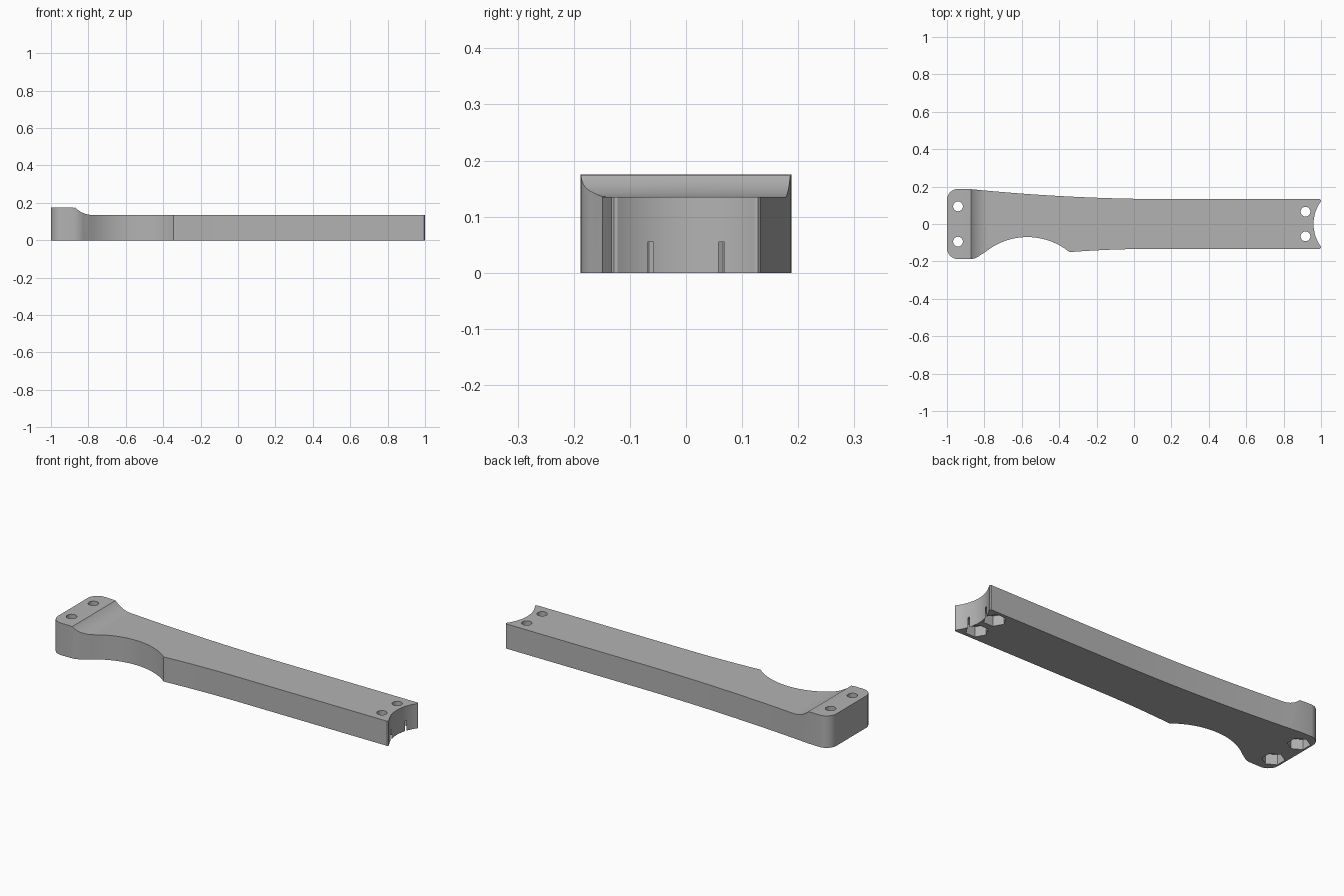
import bpy, bmesh, math
from mathutils import Matrix

if "Cube" in bpy.data.objects:
    bpy.data.objects.remove(bpy.data.objects["Cube"])

grey = bpy.data.materials.new("plain grey")
grey.diffuse_color = (0.45, 0.45, 0.45, 1)
grey.use_nodes = True
grey.node_tree.nodes["Principled BSDF"].inputs["Base Color"].default_value = grey.diffuse_color


def arc(cx, cy, r, a0, a1, n):
    """Points on an arc, angles in degrees."""
    return [(cx + r * math.cos(math.radians(a0 + (a1 - a0) * i / n)),
             cy + r * math.sin(math.radians(a0 + (a1 - a0) * i / n))) for i in range(n + 1)]


def prism(name, pts, place, vec):
    """Extrude a closed outline along vec."""
    bm = bmesh.new()
    face = bm.faces.new([bm.verts.new(place(a, b)) for a, b in pts])
    ext = bmesh.ops.extrude_face_region(bm, geom=[face])
    bmesh.ops.translate(bm, vec=vec, verts=[g for g in ext["geom"] if isinstance(g, bmesh.types.BMVert)])
    bmesh.ops.recalc_face_normals(bm, faces=bm.faces)
    me = bpy.data.meshes.new(name)
    bm.to_mesh(me)
    bm.free()
    me.materials.append(grey)
    ob = bpy.data.objects.new(name, me)
    bpy.context.collection.objects.link(ob)
    return ob


def boolean(ob, cutter, op):
    """Apply a boolean and remove the cutter."""
    mod = ob.modifiers.new(op, 'BOOLEAN')
    mod.object, mod.operation, mod.solver = cutter, op, 'EXACT'
    bpy.context.view_layer.update()
    me = bpy.data.meshes.new_from_object(ob.evaluated_get(bpy.context.evaluated_depsgraph_get()))
    ob.modifiers.clear()
    ob.data = me
    bpy.data.objects.remove(cutter)


# Plan outline, counter-clockwise from the wide end
H = 0.188
outline = arc(-0.94, -H + 0.06, 0.06, 180, 270, 10)
outline += arc(-0.88, -H + 0.09, 0.09, 270, 312, 6)
# scooped cut-out in the front edge
outline += arc(-0.57, -0.426, 0.356, 129, 55, 28)
outline += [(-0.345, -0.15)]
# long tapered front edge
outline += [(-0.34 + 0.44 * t, -0.133 - 0.017 * (1 - t) ** 2) for t in [i / 8 for i in range(9)]]
# concave narrow end
outline += [(0.995, -0.133), (1.0, -0.128)]
outline += arc(1.166, 0, 0.206, 216.3, 143.7, 24)
outline += [(1.0, 0.128), (0.995, 0.133)]
# flared back edge
outline += [(0.2 - 1.07 * t, 0.133 + 0.053 * t ** 2) for t in [i / 18 for i in range(19)]]
outline += arc(-0.94, H - 0.06, 0.06, 90, 180, 10)
body = prism("arm_body", outline, lambda x, y: (x, y, 0), (0, 0, 0.3))

# Side profile: raised pad with a hollow fillet down to the bar
profile = [(-1.1, -0.1), (1.1, -0.1), (1.1, 0.135), (-0.775, 0.135)]
profile += arc(-0.775, 0.135 + 0.135, 0.135, 268, 225, 10)
profile += [(-0.878, 0.1735), (-0.887, 0.175), (-1.1, 0.175)]
boolean(body, prism("profile_cutter", profile, lambda x, z: (x, -0.5, z), (0, 1, 0)), 'INTERSECT')

# Bolt holes with hexagonal nut pockets underneath
for x, y, turn in ((-0.941, 0.094, 30), (0.917, 0.066, 0)):
    for s in (-1, 1):
        hole = arc(x, y * s, 0.026, 0, 348.75, 31)
        boolean(body, prism("hole_cutter", hole, lambda a, b: (a, b, -0.1), (0, 0, 0.5)), 'DIFFERENCE')
        nut = arc(x, y * s, 0.056, turn, turn + 300, 5)
        boolean(body, prism("nut_cutter", nut, lambda a, b: (a, b, -0.1), (0, 0, 0.155)), 'DIFFERENCE')

# Smooth curved walls, sharp edges
bpy.context.view_layer.objects.active = body
body.select_set(True)
bpy.ops.object.shade_smooth_by_angle(angle=math.radians(25))
